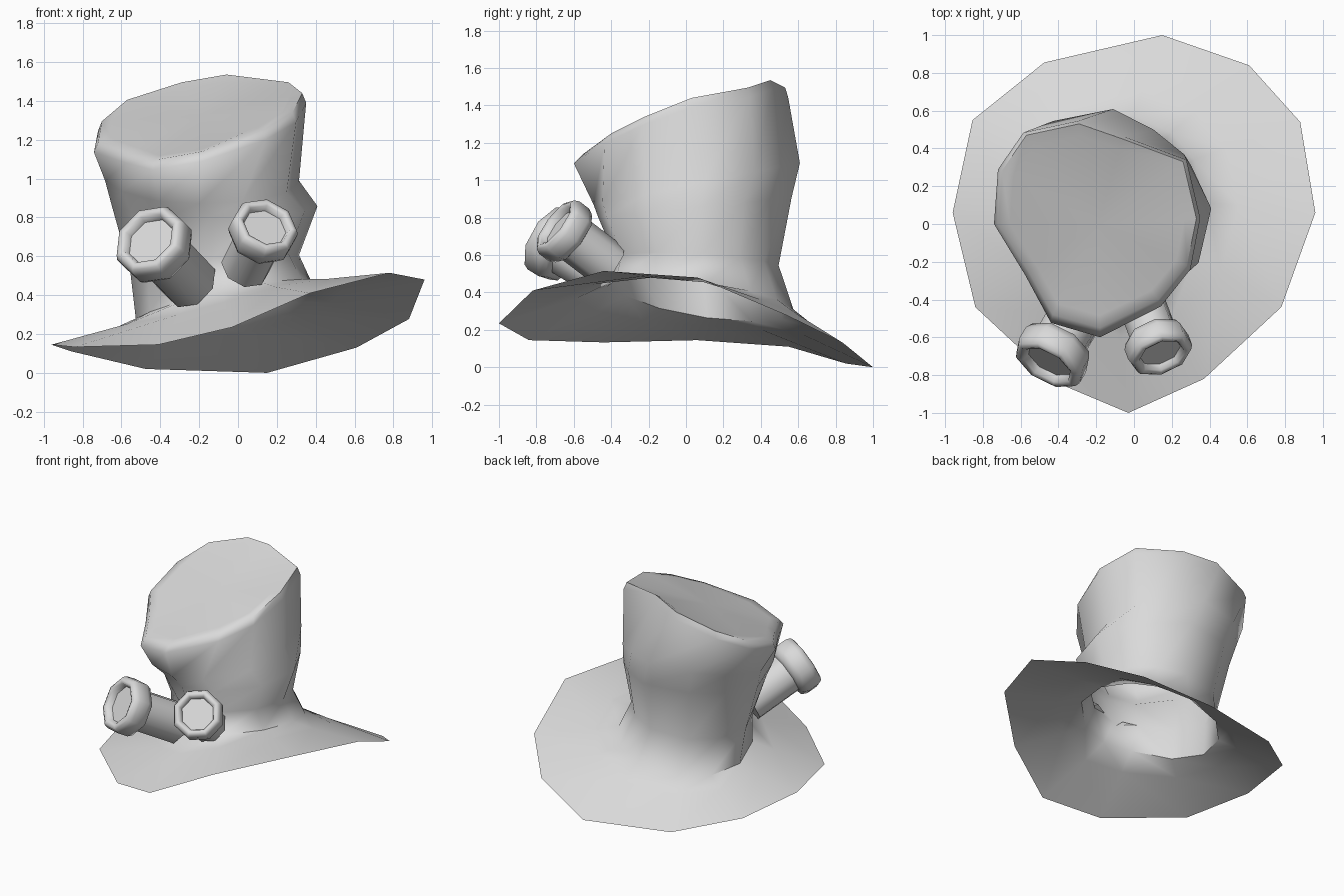
import bpy, bmesh, math
from mathutils import Vector

if "Cube" in bpy.data.objects:
    bpy.data.objects.remove(bpy.data.objects["Cube"])

felt = bpy.data.materials.new("grey")
felt.diffuse_color = (0.7, 0.7, 0.7, 1)
felt.use_nodes = True
felt.node_tree.nodes["Principled BSDF"].inputs["Base Color"].default_value = felt.diffuse_color


def loft(name, rings, start_tip=None, end_tip=None, angle=60):
    """Skin a stack of equal-length rings, with optional fan caps."""
    bm = bmesh.new()
    loops = [[bm.verts.new(p) for p in r] for r in rings]
    n = len(loops[0])
    for a, b in zip(loops, loops[1:]):
        for i in range(n):
            j = (i + 1) % n
            bm.faces.new((a[i], a[j], b[j], b[i]))
    for loop, tip, flip in ((loops[0], start_tip, True), (loops[-1], end_tip, False)):
        if tip is not None:
            t = bm.verts.new(tip)
            for i in range(n):
                j = (i + 1) % n
                bm.faces.new((loop[j], loop[i], t) if flip else (loop[i], loop[j], t))
    mesh = bpy.data.meshes.new(name)
    bm.to_mesh(mesh)
    bm.free()
    mesh.materials.append(felt)
    ob = bpy.data.objects.new(name, mesh)
    bpy.context.collection.objects.link(ob)
    bpy.ops.object.select_all(action='DESELECT')
    ob.select_set(True)
    bpy.context.view_layer.objects.active = ob
    bpy.ops.object.shade_smooth_by_angle(angle=math.radians(angle))
    return ob


# Floppy brim edge and slanted crown top, anticlockwise from the right
brim = [(.96, .06, .48), (.88, .54, .277), (.61, .84, .13), (.15, 1, 0),
        (-.475, .855, .02), (-.855, .55, .11), (-.96, .06, .145), (-.84, -.44, .133),
        (-.41, -.84, .145), (-.03, -1, .235), (.37, -.82, .41), (.78, -.44, .515)]
top = [(.33, .03, 1.44), (.26, .33, 1.495), (-.06, .45, 1.535), (-.29, .53, 1.495),
       (-.57, .47, 1.405), (-.70, .28, 1.295), (-.72, 0, 1.185), (-.56, -.25, 1.13),
       (-.43, -.48, 1.095), (-.18, -.55, 1.14), (.13, -.40, 1.25), (.28, -.22, 1.34)]
angles = [math.atan2(p[1], p[0]) for p in brim]


def oval(cx, cy, rx, ry, z, zx, zy, dents={}):
    """Tilted oval ring of height z + zx*x + zy*y; dents scales single corners."""
    ring = []
    for i, a in enumerate(angles):
        f = dents.get(i, 1)
        x, y = cx + f * rx * math.cos(a), cy + f * ry * math.sin(a)
        ring.append((x, y, z + zx * x + zy * y))
    return ring


shoulder = [(-.19 + (x + .19) * 1.04, y * (1.09 if y < 0 else 1.03), z - .05)
            for x, y, z in top]

# Flat inset of the crown top
centre = Vector((-.19, 0, 1.322))
inset = []
for p in top:
    x, y, z = centre.lerp(Vector(p), .88)
    inset.append((x, y, min(z + .005, 1.37 + .25 * x + .36 * y)))

# Flare where the crown spreads into the brim
base = oval(-.07, .08, .455, .5, .39, .21, -.14, {7: .95, 8: .9})
flare = [Vector(a).lerp(Vector(b), .3) - Vector((0, 0, .008)) for a, b in zip(base, brim)]

# Hat: open below, with a crumpled fold on the crown
loft("hat", [brim, flare, base,
             oval(-.12, .06, .435, .44, .58, .1, -.06, {7: .9, 8: .86}),
             oval(-.12, .05, .53, .52, .85, .0, .1, {1: .94, 2: .93, 7: .92, 8: .94}),
             oval(-.185, .06, .5, .555, .97, .0, .2, {1: 1.06, 2: .98, 7: .93}),
             shoulder, top, inset], end_tip=centre)


def goggle(name, centre, direction, s, tail):
    """Eight-sided eyepiece: tube, thick rounded rim and recessed lens."""
    d = Vector(direction).normalized()
    u = d.cross(Vector((0, 0, 1))).normalized()
    v = u.cross(d)
    c = Vector(centre)
    # (radius, distance along the axis)
    profile = [(.128, -tail), (.128, -.135), (.16, -.125), (.177, -.09), (.177, -.025),
               (.165, .003), (.145, .012), (.125, .003), (.115, -.03)]
    rings = []
    for r, h in profile:
        rings.append([c + d * h * s + (u * math.cos(t) - v * math.sin(t)) * r * s
                      for t in [-(k + .3) * math.tau / 8 for k in range(8)]])
    loft(name, rings, c - d * tail * s, c - d * .03 * s, 55)


goggle("right_goggle", (.145, -.695, .76), (.11, -.29, .22), 1.0, .375)
goggle("left_goggle", (-.46, -.745, .69), (-.21, -.36, .22), 1.15, .42)
